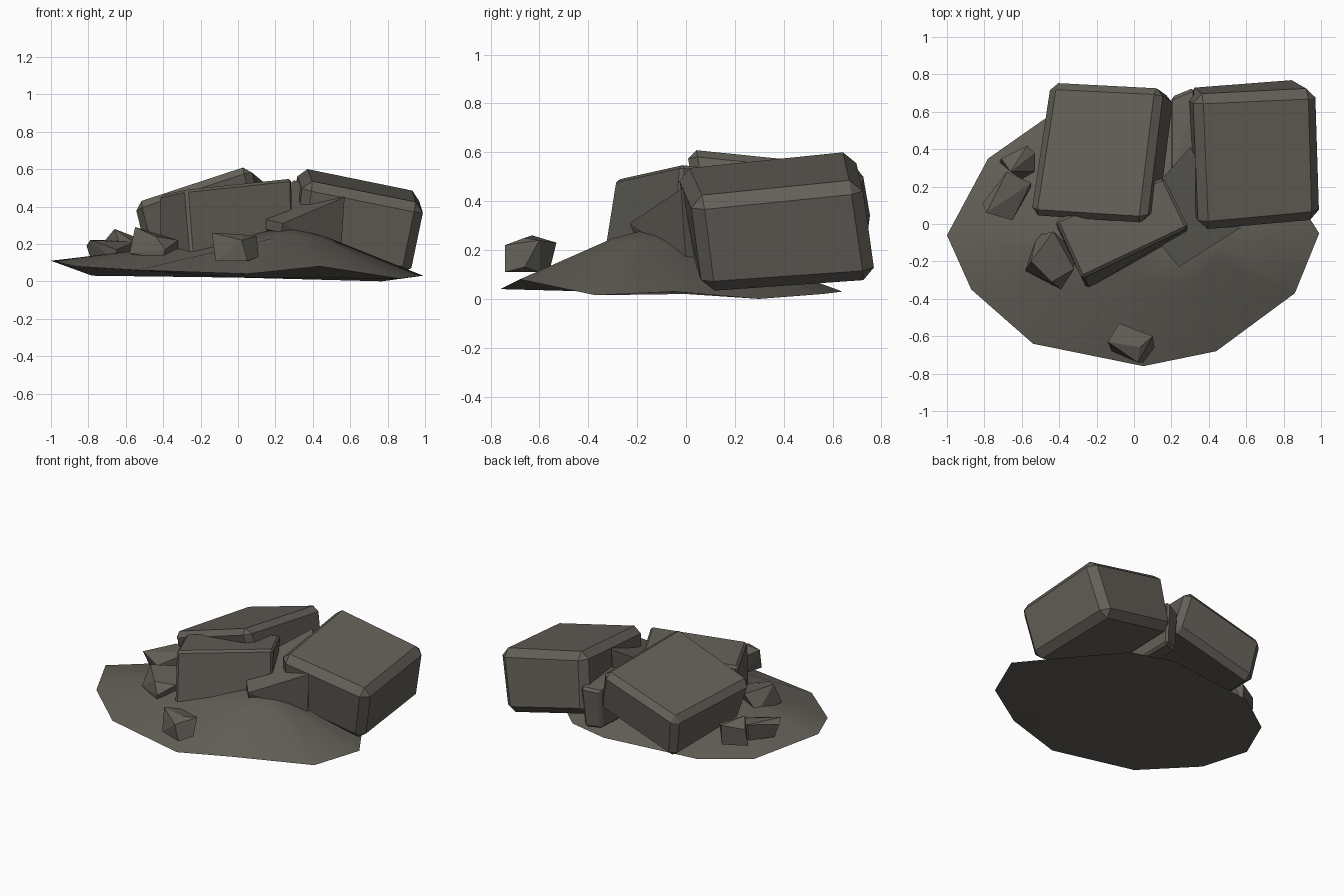
import bpy, bmesh, math
from mathutils import Vector

if "Cube" in bpy.data.objects:
    bpy.data.objects.remove(bpy.data.objects["Cube"])

stone = bpy.data.materials.new("dark_stone")
stone.diffuse_color = (0.125, 0.115, 0.097, 1)
stone.use_nodes = True
stone.node_tree.nodes["Principled BSDF"].inputs["Base Color"].default_value = stone.diffuse_color


def finish(name, bm):
    bmesh.ops.recalc_face_normals(bm, faces=bm.faces)
    me = bpy.data.meshes.new(name)
    bm.to_mesh(me)
    bm.free()
    me.materials.append(stone)
    ob = bpy.data.objects.new(name, me)
    bpy.context.collection.objects.link(ob)
    return ob


def rock(name, points, chamfer):
    """Convex stone from a few corners, with chamfered edges."""
    bm = bmesh.new()
    for p in points:
        bm.verts.new(p)
    bmesh.ops.convex_hull(bm, input=bm.verts)
    bmesh.ops.dissolve_limit(bm, angle_limit=math.radians(12),
                             verts=bm.verts, edges=bm.edges)
    ob = finish(name, bm)
    if chamfer:
        m = ob.modifiers.new("chamfer", "BEVEL")
        m.width, m.segments = chamfer, 1
        m.limit_method, m.angle_limit = "ANGLE", math.radians(35)
    return ob


# Low mound: rim, shoulder ring and peak, closed underneath
rim = [(-1, -.06, .11), (-.87, -.35, .08), (-.54, -.64, .06), (.05, -.76, .04),
       (.44, -.68, .08), (.86, -.37, .015), (.99, -.05, .03), (.77, .3, .0),
       (.5, .56, .02), (.2, .64, .03), (-.48, .56, .03), (-.78, .35, .03)]
peak = Vector((.27, -.14, .29))
bm = bmesh.new()
outer = [bm.verts.new(p) for p in rim]
inner = []
for p in rim:
    q = peak.lerp(Vector(p), .3)
    q.z += .02 if p[0] > -.5 else -.02
    inner.append(bm.verts.new(q))
top = bm.verts.new(peak)
under = bm.verts.new((0, 0, .02))
n = len(rim)
for i in range(n):
    j = (i + 1) % n
    bm.faces.new((outer[i], outer[j], inner[j], inner[i]))
    bm.faces.new((inner[i], inner[j], top))
    bm.faces.new((outer[j], outer[i], under))
mound = finish("ground_mound", bm)
bpy.context.view_layer.objects.active = mound
mound.select_set(True)
bpy.ops.object.shade_smooth_by_angle(angle=math.radians(35))

# Large tilted boulders
rock("right_boulder", [
    (.35, -.04, .54), (1.0, .02, .41), (.98, .72, .48), (.32, .69, .615),
    (.30, .03, .15), (.92, .07, .02), (.88, .78, .07), (.27, .73, .20)], .05)
rock("left_boulder", [
    (-.56, .04, .42), (.06, .0, .625), (.15, .73, .55), (-.45, .76, .37),
    (-.49, .10, .14), (.14, .05, .32), (.22, .68, .25), (-.40, .72, .06)], .04)
# Blocks leaning between them
rock("middle_block", [
    (-.28, -.29, .49), (.29, -.02, .55), (.16, .25, .52), (-.42, .02, .46),
    (-.25, -.35, .12), (.30, -.05, .12), (.15, .2, .1), (-.42, .0, .1)], 0.015)
rock("wedge_block", [
    (.15, -.12, .33), (.24, -.23, .31), (.57, -.02, .45), (.30, .41, .54),
    (.13, .22, .42), (.15, -.12, .28), (.23, -.21, .26), (.55, .0, .15),
    (.3, .38, .15), (.15, .2, .15)], 0)
rock("back_block", [
    (.2, .2, .42), (.33, .2, .42), (.32, .73, .39), (.2, .68, .37),
    (.2, .2, .08), (.33, .2, .08), (.31, .7, .10), (.2, .66, .10)], .015)
# Small loose stones
rock("small_stone_front", [
    (-.08, -.53, .23), (.10, -.60, .24), (.03, -.66, .25), (-.14, -.63, .26),
    (.11, -.66, .13), (.05, -.74, .11), (-.12, -.68, .11), (.02, -.74, .22),
    (-.08, -.56, .11), (.06, -.6, .11)], 0)
rock("small_stone_left", [
    (-.55, -.20, .29), (-.43, -.04, .25), (-.38, -.17, .22), (-.32, -.24, .22),
    (-.39, -.35, .17), (-.58, -.25, .15), (-.44, -.31, .24), (-.32, -.15, .13),
    (-.52, -.06, .13), (-.4, -.34, .12)], 0)
rock("small_stone_back_left", [
    (-.71, .35, .22), (-.66, .28, .28), (-.57, .42, .24), (-.53, .38, .23),
    (-.53, .28, .19), (-.72, .33, .1), (-.57, .41, .1), (-.6, .24, .1)], 0)
rock("small_stone_mid_left", [
    (-.81, .11, .19), (-.79, .06, .22), (-.68, .28, .22), (-.55, .22, .21),
    (-.65, .02, .17), (-.78, .12, .1), (-.65, .04, .1), (-.55, .2, .1),
    (-.68, .26, .1)], 0)
